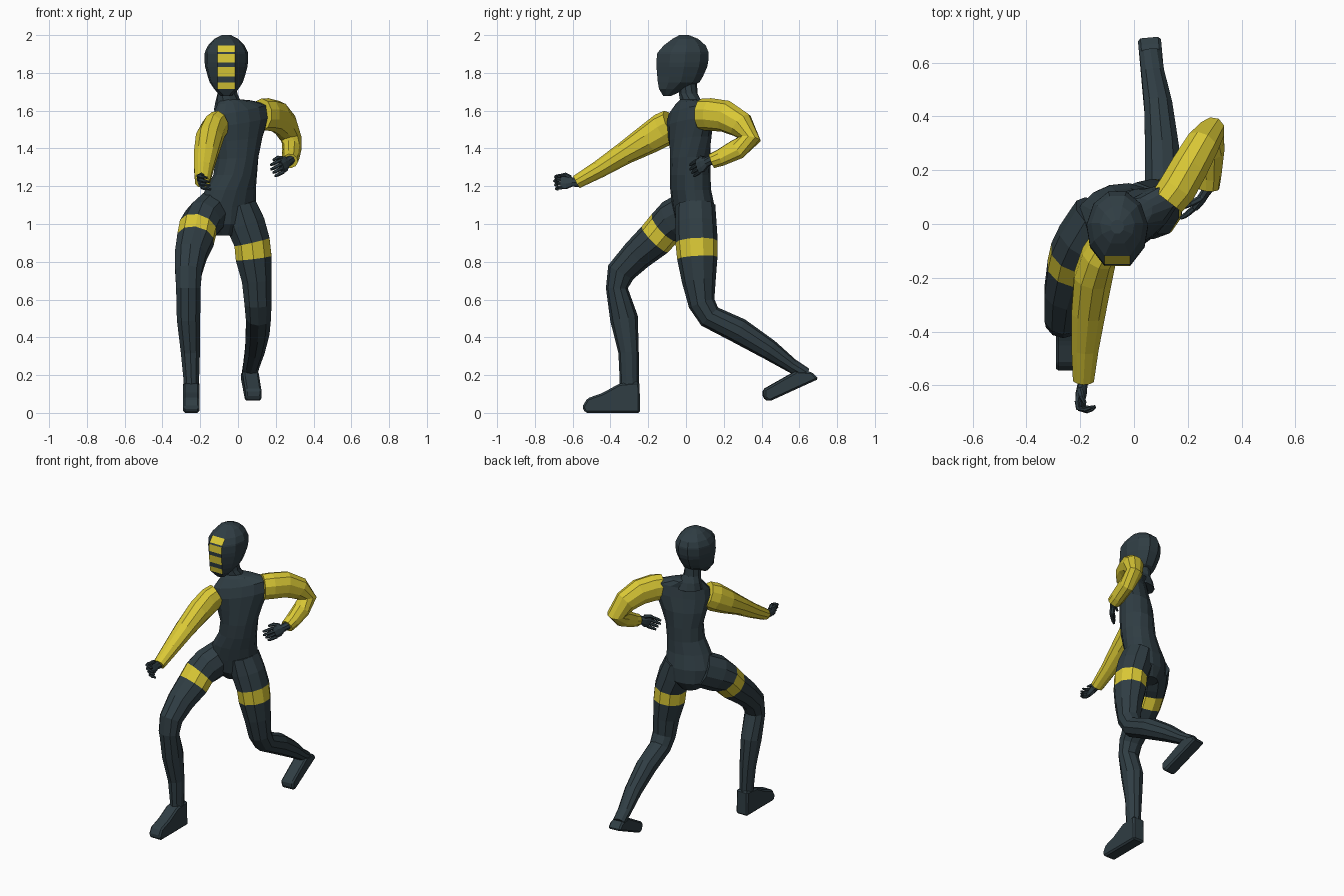
import bpy, bmesh, math
from mathutils import Vector as V

if "Cube" in bpy.data.objects:
    bpy.data.objects.remove(bpy.data.objects["Cube"])


def material(name, rgb):
    m = bpy.data.materials.new(name)
    m.diffuse_color = (*rgb, 1)
    m.use_nodes = True
    m.node_tree.nodes["Principled BSDF"].inputs["Base Color"].default_value = m.diffuse_color
    return m


MATS = [material("dark slate", (.029, .047, .057)), material("yellow", (.70, .58, .036))]


def finish(name, bm):
    bmesh.ops.recalc_face_normals(bm, faces=bm.faces)
    me = bpy.data.meshes.new(name)
    bm.to_mesh(me)
    bm.free()
    for m in MATS:
        me.materials.append(m)
    ob = bpy.data.objects.new(name, me)
    bpy.context.collection.objects.link(ob)
    return ob


def loft(bm, frames, mats=(), sides=10, angles=None):
    """Skin through (centre, u, v) ellipses; mats lists the yellow segments."""
    angles = angles or [2 * math.pi * (i + .5) / sides for i in range(sides)]
    n = len(angles)
    rings = [[bm.verts.new(c + u * math.cos(a) + v * math.sin(a)) for a in angles]
             for c, u, v in frames]
    for k in range(len(rings) - 1):
        a, b = rings[k], rings[k + 1]
        for i in range(n):
            j = (i + 1) % n
            f = bm.faces.new((a[i], a[j], b[j], b[i]))
            f.material_index = 1 if k in mats else 0
    bm.faces.new(rings[0][::-1]).material_index = 1 if 0 in mats else 0
    bm.faces.new(rings[-1]).material_index = 1 if len(rings) - 2 in mats else 0
    return rings


def limb(rows, ref=(1, 0, 0)):
    """Rows of x, y, z, radius along ref, other radius -> frames along the path."""
    pts = [V(r[:3]) for r in rows]
    out = []
    for i, r in enumerate(rows):
        t = V()
        if i:
            t += (pts[i] - pts[i - 1]).normalized()
        if i < len(pts) - 1:
            t += (pts[i + 1] - pts[i]).normalized()
        t.normalize()
        u = V(ref)
        u = (u - t * u.dot(t)).normalized()
        out.append((pts[i], u * r[3], t.cross(u) * r[4]))
    return out


def body(rows):
    """Rows of x, y, z, half width, half depth, yaw degrees, sideways tilt."""
    out = []
    for x, y, z, rx, ry, yaw, tilt in rows:
        a = math.radians(yaw)
        out.append((V((x, y, z)), V((math.cos(a), math.sin(a), tilt)) * rx,
                    V((-math.sin(a), math.cos(a), 0)) * ry))
    return out


# torso, twisted from hips to shoulders
bm = bmesh.new()
loft(bm, body([
    (-.07, .05, .94, .06, .06, 15, 0),
    (-.065, .048, 1.0, .14, .10, 15, 0),
    (-.06, .04, 1.09, .158, .108, 15, 0),
    (-.04, .025, 1.18, .137, .105, 18, 0),
    (-.015, .022, 1.26, .118, .105, 22, 0),
    (-.005, .022, 1.35, .118, .105, 27, .05),
    (.0, .022, 1.45, .145, .098, 33, .1),
    (.012, .02, 1.54, .178, .085, 36, .15),
    (.012, .022, 1.605, .172, .07, 36, .17),
    (-.02, .022, 1.645, .10, .06, 34, .1),
    (-.045, .02, 1.66, .055, .05, 20, 0)]), sides=14)
finish("torso", bm)

# neck with a low collar
bm = bmesh.new()
loft(bm, body([
    (-.045, .03, 1.60, .085, .068, 20, 0),
    (-.052, .025, 1.65, .068, .058, 15, 0),
    (-.056, .012, 1.69, .054, .05, 5, 0),
    (-.06, .005, 1.78, .052, .05, 0, 0)]))
finish("neck", bm)

# masked head: z, front y, back y, half width
HEAD = [(1.677, -.12, -.08, .03), (1.715, -.143, .0, .065), (1.75, -.149, .072, .088),
        (1.78, -.152, .09, .098), (1.83, -.156, .112, .112), (1.855, -.157, .118, .115),
        (1.90, -.153, .121, .115), (1.91, -.148, .12, .114), (1.945, -.118, .105, .097),
        (1.98, -.072, .065, .064), (2.0, -.035, .015, .025)]
bm = bmesh.new()
ang = [math.radians(a) for a in (-116, -64, -28, 5, 40, 73, 107, 140, 175, 208)]
rings = loft(bm, [(V((-.062, (f + b) / 2, z)), V((w, 0, 0)), V((0, (b - f) / 2 * 1.04, 0)))
                  for z, f, b, w in HEAD], angles=ang)
for (z, f, b, w), r in zip(HEAD, rings):
    half = .047 if 1.7 < z < 1.95 else w * .4
    for vert, s in ((r[0], -1), (r[1], 1)):
        vert.co.x, vert.co.y = -.062 + s * half, f
# yellow bars on the front strip of faces
for k in (1, 3, 5, 7):
    strip = set(rings[k][:2] + rings[k + 1][:2])
    for f in bm.faces:
        if set(f.verts) == strip:
            f.material_index = 1
finish("head", bm)

# legs with a thigh band each
LEGS = {
    "right_leg": [
        (-.13, .03, 1.07, .10, .115), (-.185, -.06, 1.02, .105, .115),
        (-.212, -.112, .98, .104, .10), (-.225, -.165, .918, .102, .098),
        (-.25, -.26, .835, .088, .085), (-.262, -.345, .745, .074, .076),
        (-.263, -.366, .66, .068, .058), (-.262, -.328, .5, .065, .074),
        (-.252, -.304, .32, .053, .054), (-.247, -.30, .17, .043, .051),
        (-.247, -.30, .06, .042, .05)],
    "left_leg": [
        (.01, .05, 1.10, .09, .105), (.04, .052, 1.0, .108, .11),
        (.074, .056, .905, .10, .112), (.083, .06, .82, .10, .107),
        (.10, .068, .7, .083, .09), (.106, .083, .58, .075, .071),
        (.108, .125, .51, .07, .065), (.104, .28, .435, .066, .068),
        (.09, .44, .335, .055, .055), (.07, .56, .25, .045, .038),
        (.06, .635, .205, .042, .034)]}
for name, rows in LEGS.items():
    bm = bmesh.new()
    loft(bm, limb(rows), mats=(2,))
    finish(name, bm)


# feet: side profile (forward, up) extruded across the width
def foot(name, heel, pitch, yaw, profile):
    p = math.radians(pitch)
    side = V((math.cos(yaw), math.sin(yaw), 0))
    flat = V((math.sin(yaw), -math.cos(yaw), 0))
    fwd = flat * math.cos(p) - V((0, 0, math.sin(p)))
    up = flat * math.sin(p) + V((0, 0, math.cos(p)))
    bm = bmesh.new()
    f = bm.faces.new([bm.verts.new(V(heel) + fwd * a + up * b - side * .043) for a, b in profile])
    ext = bmesh.ops.extrude_face_region(bm, geom=[f])["geom"]
    bmesh.ops.translate(bm, vec=side * .086, verts=[g for g in ext if isinstance(g, bmesh.types.BMVert)])
    bmesh.ops.recalc_face_normals(bm, faces=bm.faces)
    bmesh.ops.bevel(bm, geom=bm.edges[:], offset=.01, segments=1, affect='EDGES')
    finish(name, bm)


foot("right_foot", (-.247, -.243, 0), 0, 0,
     [(0, 0), (.29, 0), (.307, .03), (.28, .077), (.2, .105), (.11, .155), (.003, .165)])
foot("left_foot", (.056, .70, .18), 24.4, .09,
     [(0, 0), (.29, 0), (.307, .03), (.29, .07), (.09, .088), (.02, .05)])

# sleeves
bm = bmesh.new()
loft(bm, limb([
    (-.105, -.075, 1.525, .062, .085), (-.13, -.12, 1.50, .068, .09),
    (-.153, -.2, 1.45, .074, .08), (-.17, -.33, 1.372, .066, .06),
    (-.182, -.46, 1.29, .053, .047), (-.188, -.58, 1.222, .041, .036)]), mats=range(9))
finish("right_sleeve", bm)
bm = bmesh.new()
loft(bm, limb([
    (.125, .085, 1.58, .07, .085), (.16, .13, 1.58, .075, .086),
    (.205, .21, 1.57, .073, .085), (.25, .29, 1.525, .066, .074),
    (.283, .338, 1.45, .054, .062), (.285, .27, 1.395, .05, .057),
    (.279, .18, 1.35, .046, .046), (.275, .135, 1.333, .043, .04)],
    ref=(1, -.6, 0)), mats=range(9))
finish("left_sleeve", bm)


# hands: flat palm, four bent fingers and a thumb
def hand(name, wrist, fwd, across, curl, bend):
    w, f, a = V(wrist), V(fwd).normalized(), V(across).normalized()
    c = V(curl).normalized()
    bm = bmesh.new()

    def tube(pts, ra, rb, sides=6):
        loft(bm, limb([(*p, ra[i], rb[i]) for i, p in enumerate(pts)], a), sides=sides)

    tube([w - f * .03, w + f * .015, w + f * .045, w + f * .075],
         (.025, .026, .042, .04), (.022, .018, .018, .014), 8)
    for k in range(4):
        s = w + f * .07 + a * (.033 - .022 * k)
        tip = .03 - .004 * abs(k - 1)
        mid = s + f * tip + c * .008
        end = mid + f * tip * (1 - bend) + c * tip * bend
        last = end + f * .022 * (1 - 1.6 * bend) + c * .025 * bend
        tube([s, mid, end, last], (.010, .010, .009, .006), (.010, .010, .009, .006))
    s = w + f * .025 + a * .025
    tube([s, s + f * .025 + a * .02 + c * .018, s + f * .05 + a * .018 + c * .034],
         (.013, .011, .007), (.013, .011, .007))
    finish(name, bm)


hand("right_hand", (-.19, -.588, 1.222), (-.15, -1, .02), (-.35, 0, 1), (1, -.15, -.2), .9)
hand("left_hand", (.268, .12, 1.332), (-.5, -.75, -.36), (-.3, -.25, 1), (-1, .3, -.2), .3)
